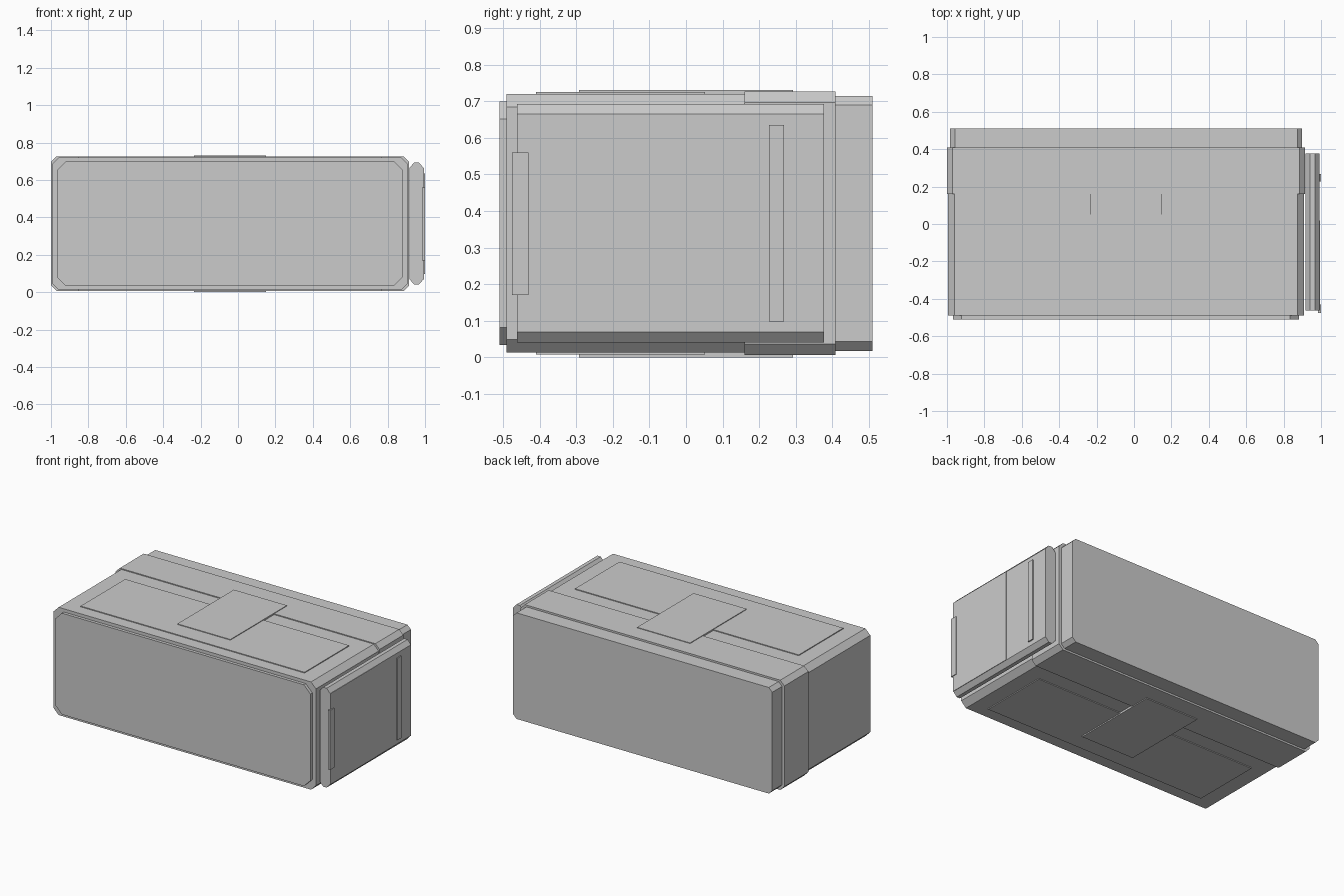
import bpy
import bmesh

if "Cube" in bpy.data.objects:
    bpy.data.objects.remove(bpy.data.objects["Cube"])


def chamfered_prism(name, x, y, z, cx=0.0, cz=0.0):
    """Rectangle in XZ with cut corners, extruded along Y."""
    (x0, x1), (y0, y1), (z0, z1) = x, y, z
    if cx > 0:
        profile = [(x0 + cx, z0), (x1 - cx, z0), (x1, z0 + cz), (x1, z1 - cz),
                   (x1 - cx, z1), (x0 + cx, z1), (x0, z1 - cz), (x0, z0 + cz)]
    else:
        profile = [(x0, z0), (x1, z0), (x1, z1), (x0, z1)]
    bm = bmesh.new()
    face = bm.faces.new([bm.verts.new((px, y0, pz)) for px, pz in profile])
    ext = bmesh.ops.extrude_face_region(bm, geom=[face])
    verts = [g for g in ext["geom"] if isinstance(g, bmesh.types.BMVert)]
    bmesh.ops.translate(bm, verts=verts, vec=(0, y1 - y0, 0))
    bmesh.ops.recalc_face_normals(bm, faces=bm.faces)
    mesh = bpy.data.meshes.new(name)
    bm.to_mesh(mesh)
    bm.free()
    obj = bpy.data.objects.new(name, mesh)
    bpy.context.collection.objects.link(obj)
    return obj


# Body sections stacked front to back
chamfered_prism("front_panel", (-0.969, 0.883), (-0.51, -0.49), (0.034, 0.699), 0.048, 0.048)
chamfered_prism("main_body", (-0.995, 0.909), (-0.49, 0.16), (0.013, 0.72), 0.036, 0.036)
chamfered_prism("rear_band", (-1.0, 0.915), (0.16, 0.408), (0.006, 0.726), 0.03, 0.03)
chamfered_prism("back_section", (-0.983, 0.898), (0.408, 0.51), (0.018, 0.714), 0.025, 0.025)

# Thin plates repeated on the top and the underside
for side in ("top", "bottom"):
    top = side == "top"
    z_wide = (0.71, 0.7255) if top else (0.0075, 0.023)
    z_mid = (0.71, 0.73) if top else (0.0, 0.02)
    chamfered_prism(side + "_wide_plate", (-0.855, 0.77), (-0.41, 0.052), z_wide)
    chamfered_prism(side + "_centre_plate", (-0.235, 0.15), (-0.293, 0.293), z_mid)

# Side door with bevelled long edges
chamfered_prism("side_door", (0.917, 0.992), (-0.462, 0.377), (0.041, 0.693), 0.025, 0.028)

# Door facing, front latch and vertical handle strip
chamfered_prism("door_facing", (0.98, 0.995), (-0.462, 0.02), (0.069, 0.665))
chamfered_prism("door_latch", (0.985, 1.0), (-0.475, -0.43), (0.17, 0.56))
chamfered_prism("door_handle", (0.985, 1.0), (0.227, 0.268), (0.098, 0.635))
